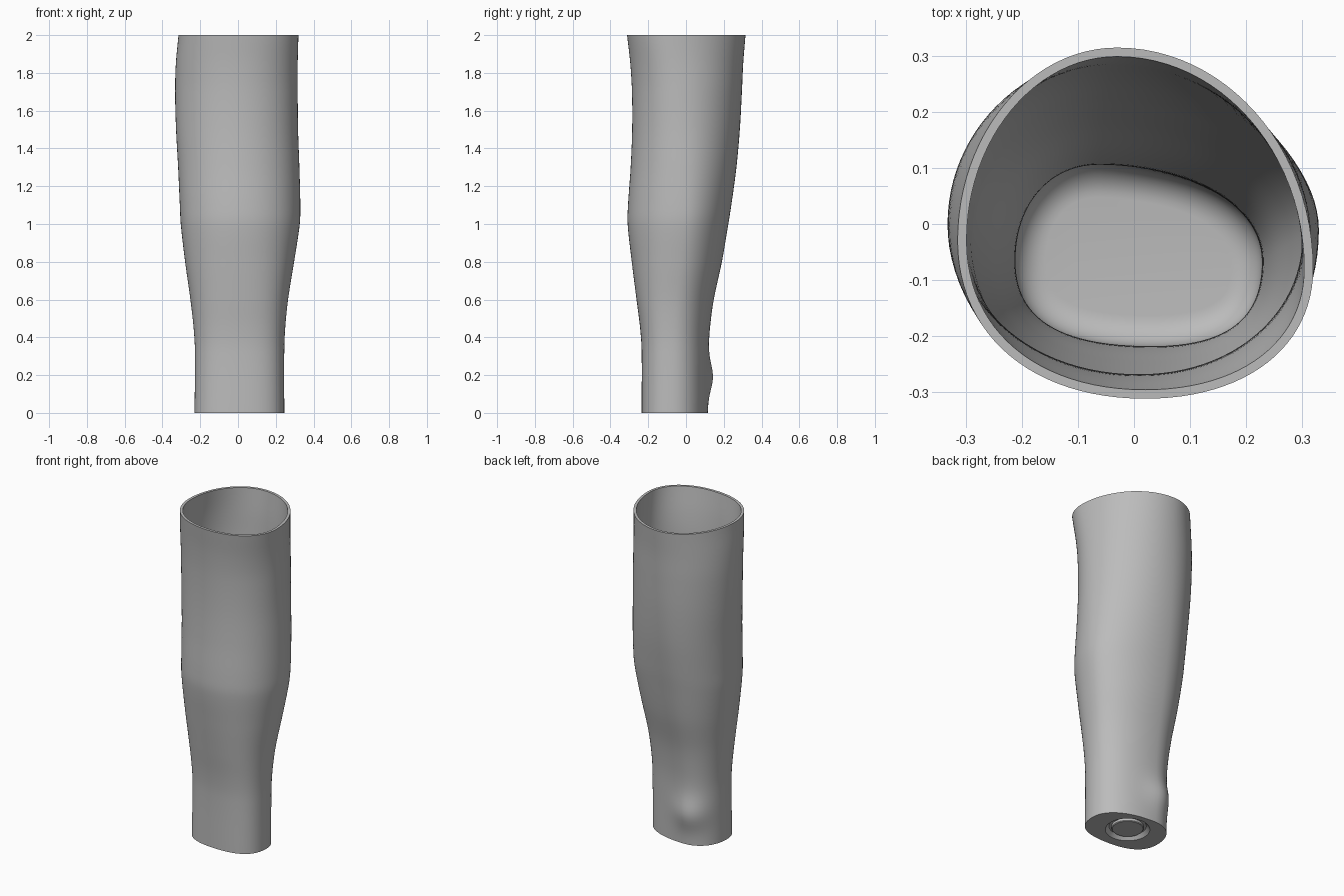
import bpy, bmesh, math
from mathutils import Vector

if "Cube" in bpy.data.objects:
    bpy.data.objects.remove(bpy.data.objects["Cube"])

N = 96            # points around each ring
WALL = 0.016      # wall thickness
FLOOR = 0.05      # height of the inner floor
FILLET = 0.055    # rounding between wall and floor
HUB = Vector((0.005, -0.05))

# Outline extents by height: z, left-hand x, right-hand x, front y, back y
EXTENTS = [
    (0.0, -.23, .245, -.235, .115), (0.33, -.228, .245, -.235, .12),
    (0.45, -.235, .25, -.243, .127), (0.6, -.252, .265, -.262, .147),
    (0.8, -.28, .297, -.287, .19), (1.0, -.303, .327, -.309, .224),
    (1.1, -.308, .33, -.307, .24), (1.3, -.317, .325, -.293, .267),
    (1.5, -.328, .318, -.285, .285), (1.7, -.333, .316, -.286, .296),
    (1.85, -.329, .316, -.295, .303), (2.0, -.315, .32, -.312, .315)]

# Where the extremes sit: z, x of back, x of front, y of +x side, y of -x side,
# then the corner fullness of the back and front
SHAPE = [(0.0, -.06, .03, -.07, -.07, .6, .68), (0.5, -.06, .03, -.06, -.06, .58, .66),
         (1.1, -.05, .01, -.01, -.02, .55, .6), (1.7, -.04, .01, -.03, 0, .55, .57),
         (2.0, -.03, .02, -.08, -.03, .55, .6)]


def sample(table, z):
    """Smooth interpolation of a table keyed by height."""
    i = max(j for j in range(len(table) - 1) if table[j][0] <= z + 1e-6)
    a, b = table[i], table[i + 1]
    p, q = table[max(i - 1, 0)], table[min(i + 2, len(table) - 1)]
    h = b[0] - a[0]
    t = (z - a[0]) / h
    out = []
    for k in range(1, len(a)):
        ma = (b[k] - p[k]) / (b[0] - p[0]) * h
        mb = (q[k] - a[k]) / (q[0] - a[0]) * h
        out.append((2*t**3 - 3*t*t + 1) * a[k] + (t**3 - 2*t*t + t) * ma
                   + (3*t*t - 2*t**3) * b[k] + (t**3 - t*t) * mb)
    return out


def section(z, inset=0.0, height=None):
    """Closed outline at z, made of four curved quarters, moved inward by inset."""
    x0, x1, y0, y1 = sample(EXTENTS, z)
    xb, xf, yr, yl, kb, kf = sample(SHAPE, z)
    ends = [Vector(p) for p in ((x1, yr), (xb, y1), (x0, yl), (xf, y0))]
    pts = []
    for i in range(4):
        a, b = ends[i], ends[(i + 1) % 4]
        corner = Vector((a.x, b.y)) if i % 2 == 0 else Vector((b.x, a.y))
        k = kb if i < 2 else kf
        ca, cb = a.lerp(corner, k), b.lerp(corner, k)
        for j in range(N // 4):
            t = j * 4 / N
            s = 1 - t
            pts.append(a * s**3 + ca * 3*s*s*t + cb * 3*s*t*t + b * t**3)
    ring = []
    for i, p in enumerate(pts):
        d = pts[(i + 1) % N] - pts[i - 1]
        normal = Vector((d.y, -d.x)).normalized()
        # wrist bone bump on the back
        r2 = (p.x + .1)**2 + (p.y - .11)**2 + (z - .19)**2
        q = p + normal * (.028 * math.exp(-r2 / .009) - inset)
        ring.append(Vector((q.x, q.y, z if height is None else height)))
    return ring


def circle(radius, z):
    """Circle whose points line up with the base outline."""
    return [Vector((*(HUB + (p.xy - HUB).normalized() * radius), z)) for p in section(0)]


def loft(name, rings, material):
    """Skin a list of rings and cap both ends."""
    bm = bmesh.new()
    loops = [[bm.verts.new(p) for p in ring] for ring in rings]
    for a, b in zip(loops, loops[1:]):
        for i in range(N):
            j = (i + 1) % N
            bm.faces.new((a[i], a[j], b[j], b[i]))
    bm.faces.new(loops[0][::-1])
    bm.faces.new(loops[-1])
    bmesh.ops.recalc_face_normals(bm, faces=bm.faces[:])
    mesh = bpy.data.meshes.new(name)
    bm.to_mesh(mesh)
    bm.free()
    mesh.materials.append(material)
    obj = bpy.data.objects.new(name, mesh)
    bpy.context.collection.objects.link(obj)
    bpy.ops.object.select_all(action='DESELECT')
    obj.select_set(True)
    bpy.context.view_layer.objects.active = obj
    bpy.ops.object.shade_smooth_by_angle(angle=math.radians(35))
    return obj


grey = bpy.data.materials.new("plain grey")
grey.use_nodes = True
colour = (0.5, 0.5, 0.5, 1)
grey.diffuse_color = colour
grey.node_tree.nodes["Principled BSDF"].inputs["Base Color"].default_value = colour

# Sleeve: base recess, outer wall, rim, inner wall, rounded floor
LEVELS = 80
start = FLOOR + FILLET
recess = [circle(.105, .022), circle(.125, 0)]
outer = [section(2 * i / LEVELS) for i in range(LEVELS + 1)]
inner = [section(2 + (start - 2) * i / LEVELS, WALL) for i in range(LEVELS + 1)]
floor = []
for i in range(1, 9):
    a = math.pi / 2 * i / 8
    z = start - FILLET * math.sin(a)
    floor.append(section(z, WALL + FILLET * (1 - math.cos(a))))
loft("sleeve", recess + outer + inner + floor, grey)

# Round plug seated in the base recess
loft("base_plug", [circle(.086, .004), circle(.09, .008), circle(.09, .03)], grey)
